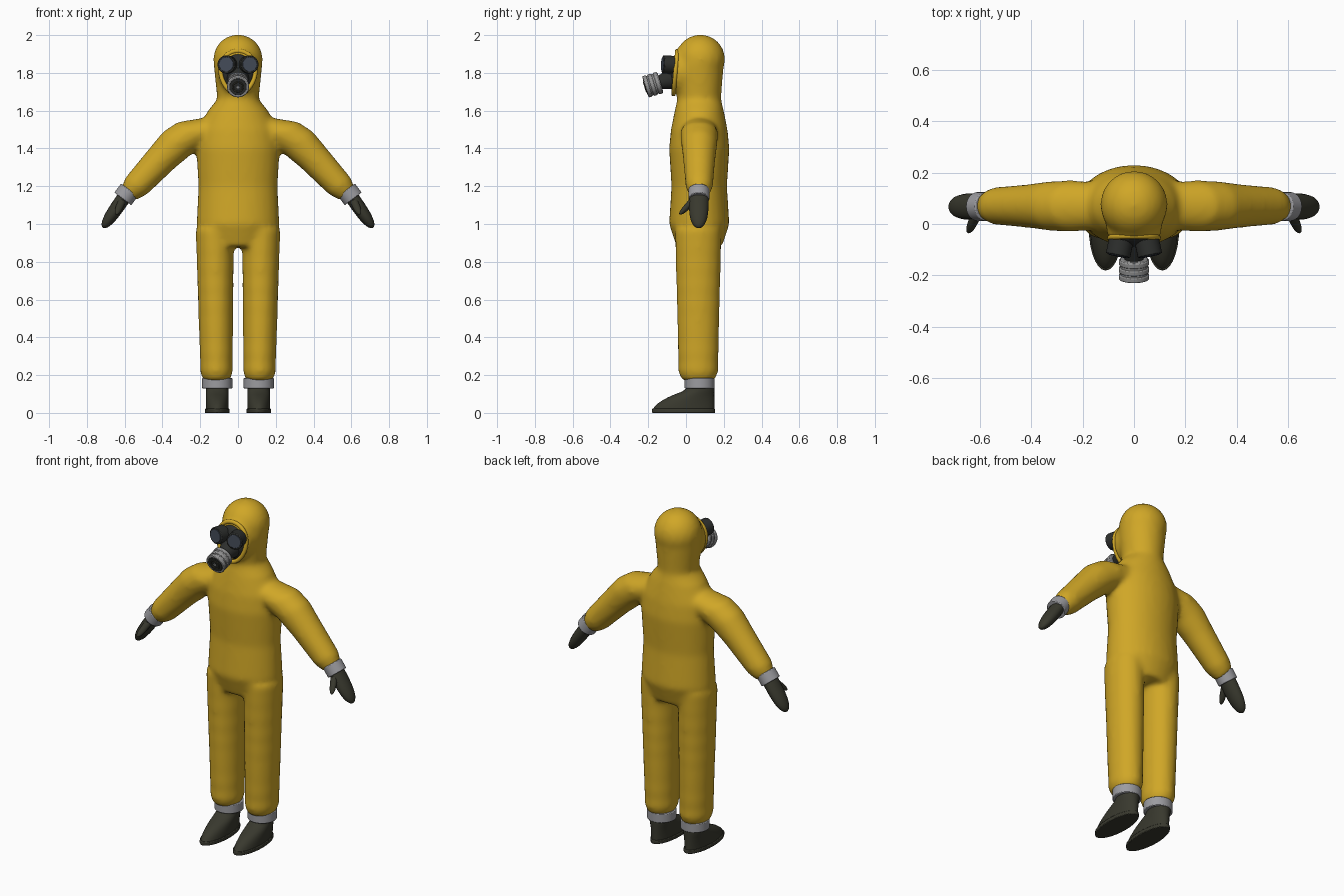
import bpy, bmesh, math
from mathutils import Vector, Matrix

cube = bpy.data.objects.get("Cube")
if cube:
    bpy.data.objects.remove(cube)

RIGHTWARD, BACKWARD, UPWARD = Vector((1, 0, 0)), Vector((0, 1, 0)), Vector((0, 0, 1))


def material(name, red, green, blue):
    mat = bpy.data.materials.new(name)
    mat.use_nodes = True
    mat.diffuse_color = (red, green, blue, 1)
    shader = mat.node_tree.nodes["Principled BSDF"]
    shader.inputs["Base Color"].default_value = mat.diffuse_color
    return mat


YELLOW = material("suit yellow", 0.63, 0.385, 0.02)
RUBBER = material("dark olive rubber", 0.04, 0.04, 0.027)
BLACK = material("mask black", 0.026, 0.028, 0.026)
TAPE = material("tape grey", 0.33, 0.33, 0.35)
METAL = material("filter grey", 0.29, 0.29, 0.29)
LENS = material("lens blue grey", 0.055, 0.068, 0.095)


def tube(bm, rings, across, axis, sides=28):
    """Closed loft through ellipses given as (centre, radius across, other radius)."""
    other = axis.cross(across).normalized()
    loops = []
    for centre, wide, deep in rings:
        angles = [math.tau * k / sides for k in range(sides)]
        loops.append([bm.verts.new(Vector(centre) + across * wide * math.cos(angle)
                                   + other * deep * math.sin(angle)) for angle in angles])
    for lower, upper in zip(loops, loops[1:]):
        for k in range(sides):
            bm.faces.new((lower[k - 1], lower[k], upper[k], upper[k - 1]))
    bm.faces.new(loops[0])
    bm.faces.new(loops[-1])


def blob(bm, centre, *radii):
    """Ellipsoid aligned with the axes."""
    place = Matrix.LocRotScale(Vector(centre), None, Vector(radii))
    bmesh.ops.create_uvsphere(bm, u_segments=32, v_segments=20, radius=1, matrix=place)


def finger(bm, base, tip, wide, thick):
    """Flattened tube that rounds off towards its tip."""
    base, tip = Vector(base), Vector(tip)
    rings = []
    for step in range(13):
        along = math.sin(step / 12 * math.pi / 2)
        taper = math.sqrt(max(1 - along ** 4, 0.01))
        rings.append((base.lerp(tip, along), wide * taper, thick * taper))
    tube(bm, rings, BACKWARD, tip - base, 16)


def finish(name, bm, mat, bevel=0.0):
    bmesh.ops.recalc_face_normals(bm, faces=bm.faces)
    mesh = bpy.data.meshes.new(name)
    bm.to_mesh(mesh)
    bm.free()
    part = bpy.data.objects.new(name, mesh)
    bpy.context.collection.objects.link(part)
    mesh.materials.append(mat)
    bpy.ops.object.select_all(action='DESELECT')
    part.select_set(True)
    bpy.context.view_layer.objects.active = part
    bpy.ops.object.shade_smooth_by_angle(angle=math.radians(40))
    if bevel:
        modifier = part.modifiers.new("rounded edge", 'BEVEL')
        modifier.width = bevel
        modifier.segments = 2
    return part


def drum(name, mat, centre, axis, radius, length, end_radius=None, bevel=0.004):
    """Cylinder or cone that starts at centre and runs along axis."""
    axis = Vector(axis).normalized()
    middle = Vector(centre) + axis * length / 2
    place = Matrix.Translation(middle) @ axis.to_track_quat('Z', 'Y').to_matrix().to_4x4()
    bm = bmesh.new()
    bmesh.ops.create_cone(bm, cap_ends=True, segments=32, radius1=radius,
                          radius2=end_radius or radius, depth=length, matrix=place)
    finish(name, bm, mat, bevel)


def outline(name, mat, thickness, point_at, count=40):
    """Closed round piping through the points of a rule."""
    curve = bpy.data.curves.new(name, 'CURVE')
    curve.dimensions = '3D'
    curve.bevel_depth = thickness
    curve.bevel_resolution = 3
    spline = curve.splines.new('POLY')
    spline.use_cyclic_u = True
    spline.points.add(count - 1)
    for i, point in enumerate(spline.points):
        angle = math.tau * i / count
        point.co = (*point_at(math.cos(angle), math.sin(angle)), 1)
    curve.materials.append(mat)
    bpy.context.collection.objects.link(bpy.data.objects.new(name, curve))


# Suit: torso, hood, arms and legs fused into one soft skin
suit = bmesh.new()
body = [(0.88, 0.18, 0.12), (1, 0.22, 0.16), (1.2, 0.21, 0.147), (1.4, 0.222, 0.16),
        (1.5, 0.21, 0.15), (1.6, 0.16, 0.13), (1.66, 0.11, 0.116), (1.85, 0.13, 0.13)]
tube(suit, [((0, 0.07, height), wide, deep) for height, wide, deep in body], RIGHTWARD, UPWARD)
blob(suit, (0, 0.076, 1.872), 0.131, 0.131, 0.131)
tube(suit, [((0, 0.07, 1.81), 0.12, 0.13), ((0, -0.057, 1.805), 0.102, 0.12)], RIGHTWARD, -BACKWARD)
arm = [(0.1, 1.51, 0.09), (0.24, 1.48, 0.1), (0.32, 1.43, 0.097), (0.4, 1.35, 0.086),
       (0.54, 1.2, 0.073), (0.58, 1.155, 0.05)]
for side in (1, -1):
    slope = Vector((side * 0.6, 0, -0.8))
    tube(suit, [((side * x, 0.07, z), radius, radius) for x, z, radius in arm], BACKWARD, slope)
    leg = []
    for step in range(17):
        height = 0.17 + step * 0.05
        fold = 0.003 * math.sin(height * 60) * (1 - step / 16)
        radius = 0.085 + 0.016 * step / 16 + fold - (0.012 if step == 0 else 0)
        leg.append(((side * (0.113 + 0.01 * step / 16), 0.065, height), radius, radius * 1.22))
    tube(suit, leg, RIGHTWARD, UPWARD)
suit = finish("protective_suit", suit, YELLOW)
fuse = suit.modifiers.new("fuse", 'REMESH')
fuse.mode = 'VOXEL'
fuse.voxel_size = 0.013
fuse.use_smooth_shade = True
soften = suit.modifiers.new("soften", 'SMOOTH')
soften.factor = 0.5
soften.iterations = 12

# Piped edge of the hood opening, narrower at the chin
outline("hood_rim", YELLOW, 0.012,
        lambda c, s: (c * (0.092 + 0.012 * s), -0.056 + 0.01 * s, 1.802 + 0.114 * s))

# Gas mask face and snout
face = bmesh.new()
blob(face, (0, -0.04, 1.8), 0.088, 0.05, 0.104)
finish("mask_face", face, BLACK)
aim = Vector((0, -0.957, -0.29))
hub = Vector((0, -0.135, 1.75))
drum("mask_snout", BLACK, hub - aim * 0.07, aim, 0.06, 0.08, 0.034)

# Filter canister with raised bands and a dark front
drum("filter_canister", METAL, hub, aim, 0.054, 0.08)
for band, start in (("rear", 0.004), ("middle", 0.034), ("front", 0.062)):
    drum(band + "_filter_band", METAL, hub + aim * start, aim, 0.059, 0.021)
drum("filter_front", BLACK, hub + aim * 0.08, aim, 0.046, 0.005, bevel=0.001)
across_face = aim.cross(RIGHTWARD)
front = hub + aim * 0.085
outline("filter_ring", RUBBER, 0.004,
        lambda c, s: front + (RIGHTWARD * c + across_face * s) * 0.026)
drum("filter_boss", METAL, front, aim, 0.008, 0.004, bevel=0.001)

for side, label in ((1, "left"), (-1, "right")):
    # Eyepieces
    eye = Vector((side * 0.05, -0.062, 1.842))
    look = Vector((side * 0.2, -1, 0.05)).normalized()
    drum(label + "_eyepiece", BLACK, eye, look, 0.048, 0.062)
    drum(label + "_lens", LENS, eye + look * 0.06, look, 0.039, 0.005, bevel=0.002)

    # Wrist tape and mitten with thumb
    slope = Vector((side * 0.6, 0, -0.8))
    wrist = Vector((side * 0.592, 0.068, 1.157))
    drum(label + "_wrist_tape", TAPE, wrist - slope * 0.03, slope, 0.056, 0.06)
    glove = bmesh.new()
    finger(glove, wrist, (side * 0.715, 0.067, 0.98), 0.052, 0.037)
    finger(glove, (side * 0.61, 0.04, 1.13), (side * 0.645, -0.03, 1.05), 0.022, 0.02)
    finish(label + "_glove", glove, RUBBER)

    # Boot whose toe slopes up to the shaft, with a flat sole and ankle tape
    boot, middle, heel = bmesh.new(), side * 0.11, 0.15
    rings = []
    for step in range(10):
        height = 0.02 + step * 0.0155
        toe = min(0.18 * (height / 0.12) ** 2 - 0.18, 0)
        rings.append(((middle, (toe + heel) / 2, height), 0.06, (heel - toe) / 2))
    tube(boot, rings, RIGHTWARD, UPWARD)
    finish(label + "_boot", boot, RUBBER)
    sole = bmesh.new()
    tube(sole, [((middle, -0.013, height), 0.066, 0.168) for height in (0, 0.022)], RIGHTWARD, UPWARD)
    finish(label + "_sole", sole, RUBBER, 0.004)
    drum(label + "_ankle_tape", TAPE, (middle, 0.072, 0.13), UPWARD, 0.08, 0.055)
